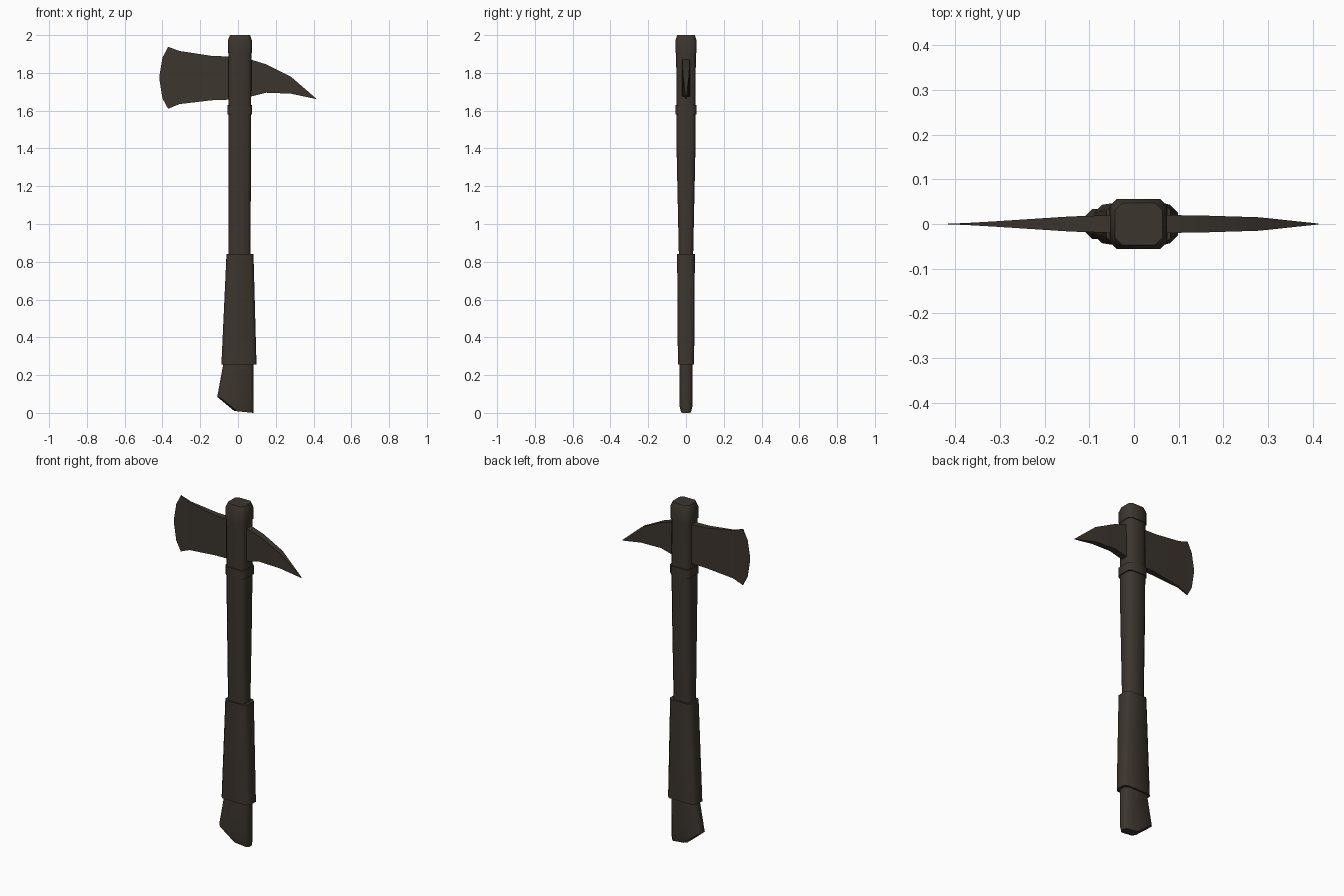
import bpy, bmesh, math

if "Cube" in bpy.data.objects:
    bpy.data.objects.remove(bpy.data.objects["Cube"])

wood = bpy.data.materials.new("dark brown")
wood.diffuse_color = (0.045, 0.036, 0.027, 1)
wood.use_nodes = True
wood.node_tree.nodes["Principled BSDF"].inputs["Base Color"].default_value = wood.diffuse_color


def finish(bm, name, angle):
    bmesh.ops.recalc_face_normals(bm, faces=bm.faces)
    me = bpy.data.meshes.new(name)
    bm.to_mesh(me)
    bm.free()
    me.materials.append(wood)
    ob = bpy.data.objects.new(name, me)
    bpy.context.collection.objects.link(ob)
    bpy.ops.object.select_all(action='DESELECT')
    ob.select_set(True)
    bpy.context.view_layer.objects.active = ob
    bpy.ops.object.shade_smooth_by_angle(angle=math.radians(angle))
    return ob


def loft(name, rings, chamfer=0.017, angle=50):
    """Chamfered-rectangle rings: left x, left z, right x, right z, half depth."""
    bm = bmesh.new()
    loops = []
    for xl, zl, xr, zr, h in rings:
        c = min(chamfer, h * 0.6)
        pts = [(xl, h - c), (xl, c - h), (xl + c, -h), (xr - c, -h),
               (xr, c - h), (xr, h - c), (xr - c, h), (xl + c, h)]
        loops.append([bm.verts.new((x, y, zl + (zr - zl) * (x - xl) / (xr - xl)))
                      for x, y in pts])
    for a, b in zip(loops, loops[1:]):
        for i in range(8):
            j = (i + 1) % 8
            bm.faces.new((a[i], a[j], b[j], b[i]))
    bm.faces.new(loops[0])
    bm.faces.new(loops[-1])
    return finish(bm, name, angle)


def level(z, xl, xr, h):
    return (xl, z, xr, z, h)


def wedge(name, columns):
    """Tapered plate from columns: x, bottom z, top z, half thickness."""
    bm = bmesh.new()
    loops = [[bm.verts.new(p) for p in ((x, -t, zb), (x, -t, zt), (x, t, zt), (x, t, zb))]
             for x, zb, zt, t in columns]
    for a, b in zip(loops, loops[1:]):
        for i in range(4):
            j = (i + 1) % 4
            bm.faces.new((a[i], a[j], b[j], b[i]))
    bm.faces.new(loops[0])
    bm.faces.new(loops[-1])
    return finish(bm, name, 30)


# Long shaft, narrowing towards the grip
loft("shaft", [level(0.23, -0.055, 0.07, 0.03), level(0.84, -0.05, 0.066, 0.038),
               level(1.4, -0.05, 0.069, 0.05), level(1.93, -0.05, 0.071, 0.052)])

# Top cap and the collar below the head
loft("top_cap", [level(1.905, -0.054, 0.074, 0.056), level(1.97, -0.054, 0.074, 0.056),
                 level(2.0, -0.043, 0.064, 0.047)])
loft("collar", [level(1.58, -0.055, 0.075, 0.056), level(1.63, -0.055, 0.075, 0.056)])

# Flared grip sleeve and slanted pommel
loft("grip", [level(0.255, -0.088, 0.098, 0.043), level(0.84, -0.061, 0.082, 0.047)])
loft("pommel", [(-0.02, 0.01, 0.082, 0.0, 0.026), (-0.11, 0.085, 0.083, 0.03, 0.034),
                level(0.28, -0.074, 0.082, 0.034)])

# Blade with flared curved edge
wedge("blade", [(0.0, 1.66, 1.885, 0.021), (-0.14, 1.655, 1.89, 0.017),
                (-0.31, 1.635, 1.916, 0.006), (-0.37, 1.61, 1.938, 0.0025),
                (-0.4, 1.665, 1.88, 0.0012), (-0.416, 1.765, 1.785, 0.0006)])

# Curved back spike
wedge("spike", [(0.0, 1.665, 1.885, 0.02), (0.07, 1.675, 1.87, 0.02),
                (0.15, 1.695, 1.845, 0.019), (0.28, 1.69, 1.78, 0.015),
                (0.412, 1.662, 1.666, 0.001)])
